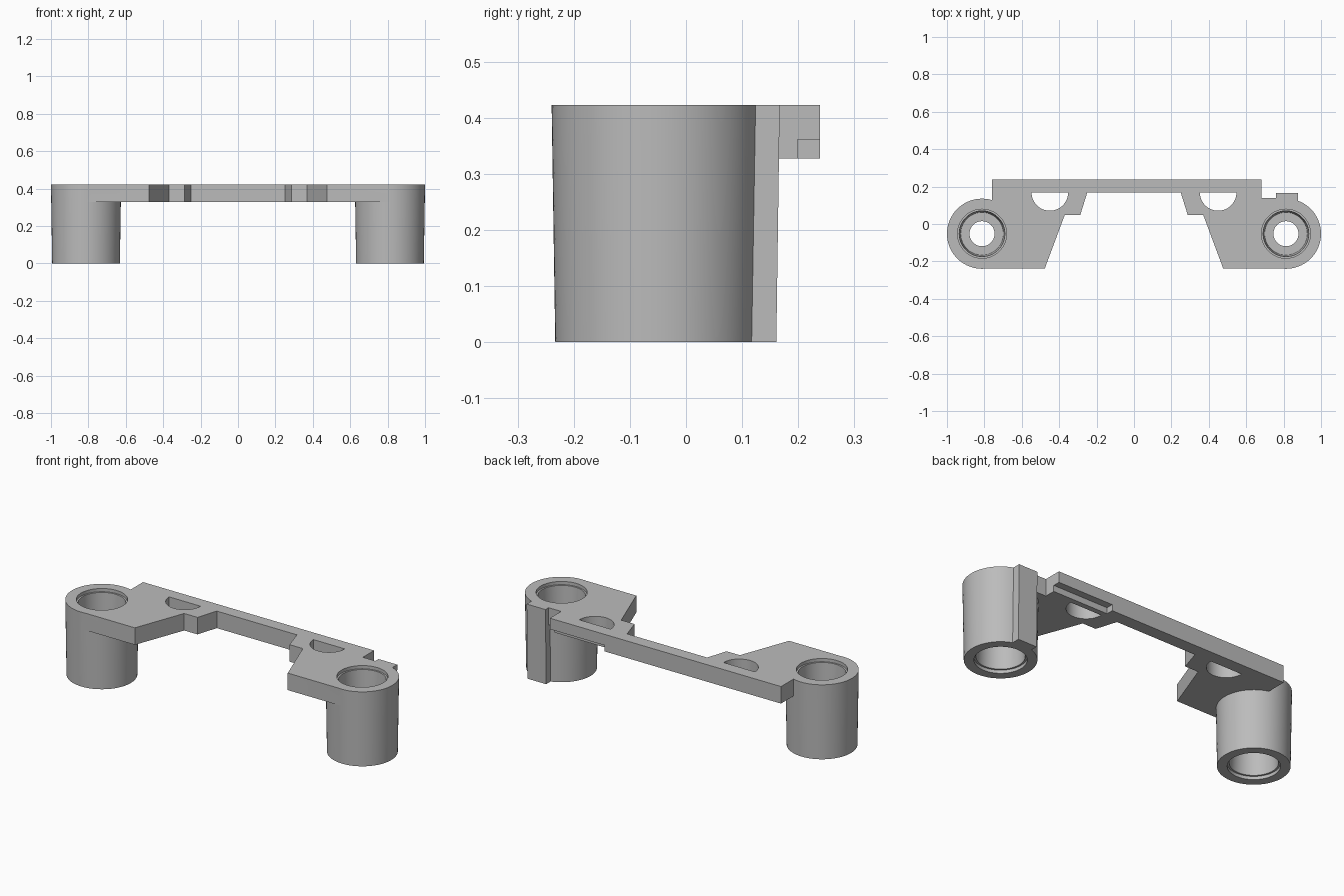
import bpy, bmesh
from math import cos, sin, pi

if "Cube" in bpy.data.objects:
    bpy.data.objects.remove(bpy.data.objects["Cube"])

TOP, PLATE_LOW = 0.423, 0.327
BOSS_X, BOSS_Y = 0.8125, -0.052

grey = bpy.data.materials.new("plain grey")
grey.use_nodes = True
colour = (0.5, 0.5, 0.5, 1)
grey.diffuse_color = colour
grey.node_tree.nodes["Principled BSDF"].inputs["Base Color"].default_value = colour


def finish(name, bm):
    bmesh.ops.recalc_face_normals(bm, faces=bm.faces)
    mesh = bpy.data.meshes.new(name)
    bm.to_mesh(mesh)
    bm.free()
    mesh.materials.append(grey)
    ob = bpy.data.objects.new(name, mesh)
    bpy.context.collection.objects.link(ob)
    return ob


def prism(name, outline, low, high):
    bm = bmesh.new()
    face = bm.faces.new([bm.verts.new((x, y, low)) for x, y in outline])
    up = bmesh.ops.extrude_face_region(bm, geom=[face])["geom"]
    verts = [v for v in up if isinstance(v, bmesh.types.BMVert)]
    bmesh.ops.translate(bm, verts=verts, vec=(0, 0, high - low))
    return finish(name, bm)


def lathe(name, profile, x, y, sides=72):
    # Solid of revolution from (radius, height) pairs, capped at both ends
    bm = bmesh.new()
    rings = [[bm.verts.new((x + r * cos(2 * pi * i / sides), y + r * sin(2 * pi * i / sides), z))
              for i in range(sides)] for r, z in profile]
    for a, b in zip(rings, rings[1:]):
        for i in range(sides):
            j = (i + 1) % sides
            bm.faces.new((a[i], a[j], b[j], b[i]))
    bm.faces.new(rings[0])
    bm.faces.new(rings[-1])
    return finish(name, bm)


def combine(target, tool, operation):
    mod = target.modifiers.new(operation.lower(), "BOOLEAN")
    mod.operation, mod.solver, mod.object = operation, "EXACT", tool
    bpy.context.view_layer.objects.active = target
    bpy.ops.object.modifier_apply(modifier=mod.name)
    bpy.data.objects.remove(tool)


# Flat bridge plate: stepped front edge is mirrored, back corners differ
front_left = [(-BOSS_X, -0.238), (-0.477, -0.238), (-0.37, 0.049),
              (-0.287, 0.049), (-0.25, 0.168)]
front_right = [(-x, y) for x, y in reversed(front_left)]
back = [(BOSS_X, 0.12), (0.76, 0.12), (0.76, 0.139), (0.682, 0.139), (0.682, 0.239),
        (-0.76, 0.239), (-0.76, 0.12), (-BOSS_X, 0.12)]
bracket = prism("bracket", front_left + front_right + back, PLATE_LOW, TOP)

# Tapered bosses
for side in (-1, 1):
    boss = lathe("boss", [(0.181, 0), (0.1875, TOP)], side * BOSS_X, BOSS_Y)
    combine(bracket, boss, "UNION")

# Drafted rib behind the left boss
rib = prism("rib", [(0.76, 0), (0.877, 0), (0.877, 0.167), (0.76, 0.167)], 0, TOP)
for v in rib.data.vertices:
    if v.co.z < 0.01 and v.co.y > 0.1:
        v.co.y -= 0.006
combine(bracket, rib, "UNION")

# Stepped bores from both ends with a thin web between, and half-round windows
bore = [(0.131, -0.02), (0.131, 0.018), (0.121, 0.018), (0.114, 0.19), (0.067, 0.19),
        (0.067, 0.23), (0.114, 0.23), (0.122, 0.405), (0.131, 0.405), (0.131, TOP + 0.02)]
for side in (-1, 1):
    combine(bracket, lathe("bore", bore, side * BOSS_X, BOSS_Y), "DIFFERENCE")
    arc = [(side * 0.45 + 0.098 * cos(pi + pi * i / 24), 0.169 + 0.098 * sin(pi + pi * i / 24))
           for i in range(25)]
    combine(bracket, prism("window", arc, 0.3, 0.45), "DIFFERENCE")

# Relief along the lower back edge
relief = prism("relief", [(0.34, 0.199), (0.72, 0.199), (0.72, 0.27), (0.34, 0.27)], 0.3, 0.361)
combine(bracket, relief, "DIFFERENCE")

bpy.ops.object.select_all(action="DESELECT")
bracket.select_set(True)
bpy.context.view_layer.objects.active = bracket
bpy.ops.object.shade_smooth_by_angle(angle=pi / 6)
